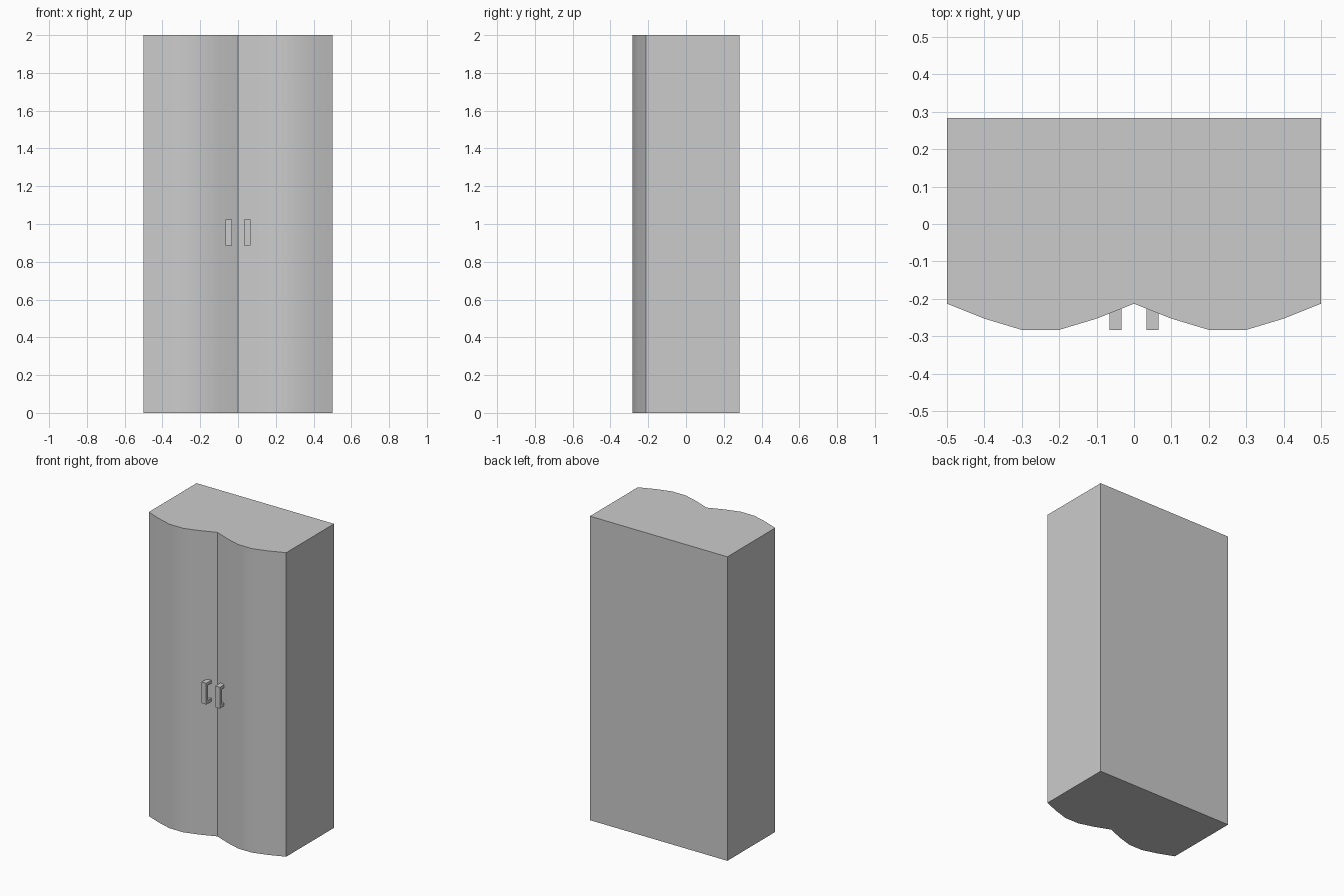
import bpy, bmesh
from mathutils import Vector

if "Cube" in bpy.data.objects:
    bpy.data.objects.remove(bpy.data.objects["Cube"])


def extrude_profile(name, points, direction):
    """Make a solid from a closed planar outline swept along a direction."""
    bm = bmesh.new()
    face = bm.faces.new([bm.verts.new(p) for p in points])
    swept = bmesh.ops.extrude_face_region(bm, geom=[face])["geom"]
    verts = [g for g in swept if isinstance(g, bmesh.types.BMVert)]
    bmesh.ops.translate(bm, verts=verts, vec=Vector(direction))
    bmesh.ops.recalc_face_normals(bm, faces=bm.faces[:])
    mesh = bpy.data.meshes.new(name)
    bm.to_mesh(mesh)
    bm.free()
    obj = bpy.data.objects.new(name, mesh)
    bpy.context.collection.objects.link(obj)
    return obj


# Cabinet body with two bowed door fronts
BACK = 0.284
bow = [(0, -0.213), (0.1, -0.253), (0.2, -0.283),
       (0.3, -0.283), (0.4, -0.253), (0.5, -0.213)]
front = [(-x, y) for x, y in reversed(bow[1:])] + bow
outline = front + [(0.5, BACK), (-0.5, BACK)]
body = extrude_profile("cabinet_body", [(x, y, 0) for x, y in outline], (0, 0, 2))
bpy.context.view_layer.objects.active = body
body.select_set(True)
bpy.ops.object.shade_smooth_by_angle(angle=0.44)

# Bracket handles, one per door, with feet sunk into the door surface
Y0, Y1, Z0, Z1, T = -0.283, -0.225, 0.885, 1.025, 0.02
bracket = [(Y1, Z0), (Y0, Z0), (Y0, Z1), (Y1, Z1),
           (Y1, Z1 - T), (Y0 + T, Z1 - T), (Y0 + T, Z0 + T), (Y1, Z0 + T)]
for side, x in (("left", -0.066), ("right", 0.033)):
    extrude_profile(side + "_handle", [(x, y, z) for y, z in bracket], (0.033, 0, 0))
